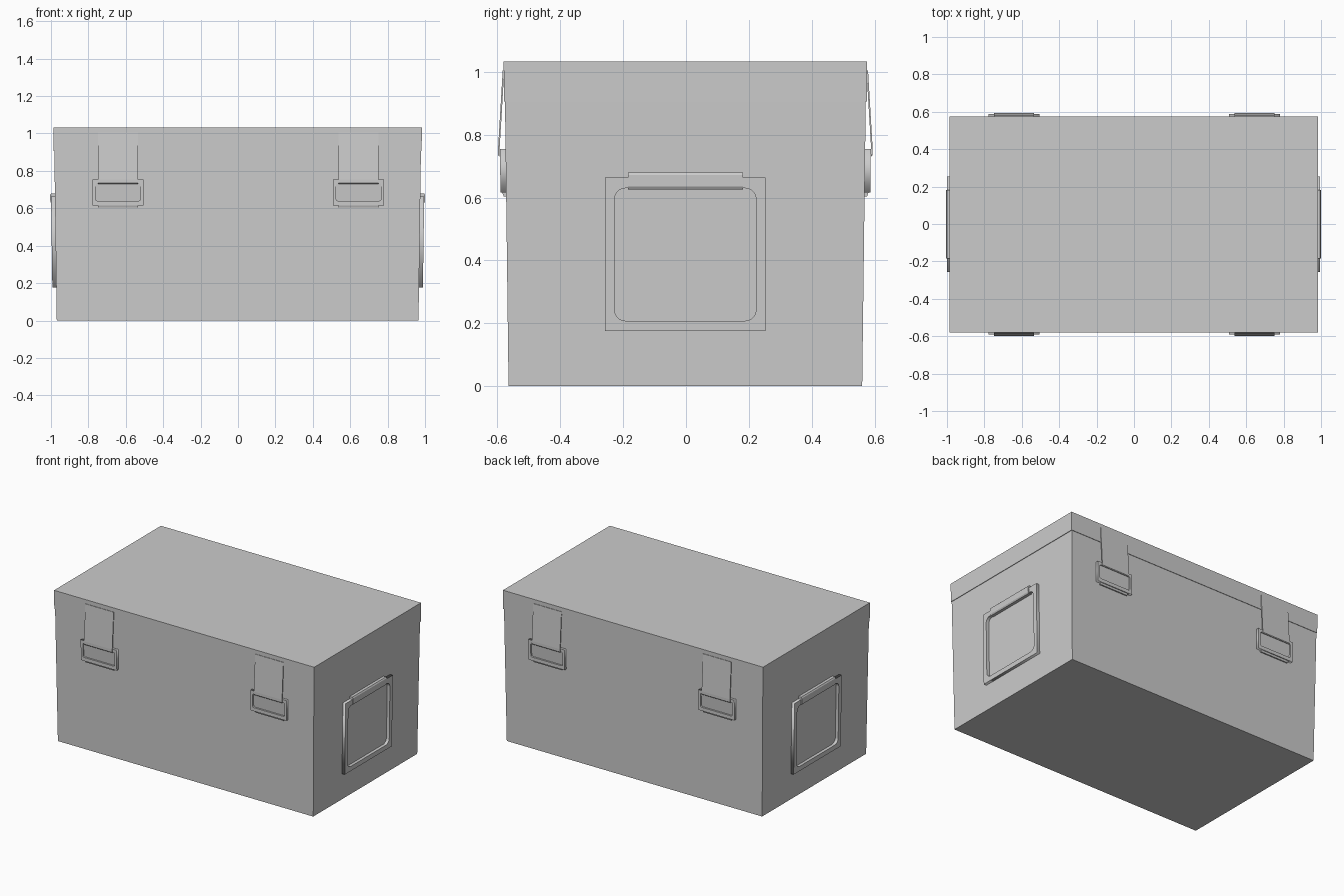
import bpy, bmesh
from math import sin, cos, pi

if "Cube" in bpy.data.objects:
    bpy.data.objects.remove(bpy.data.objects["Cube"])

OX, OY = -0.002, -0.002        # slight offset of the box inside its hardware


def wall_x(z):
    return 0.967 + 0.0145 * z


def wall_y(z):
    return 0.5625 + 0.0125 * z


def finish(name, bm):
    bmesh.ops.recalc_face_normals(bm, faces=bm.faces)
    me = bpy.data.meshes.new(name)
    bm.to_mesh(me)
    bm.free()
    ob = bpy.data.objects.new(name, me)
    bpy.context.collection.objects.link(ob)
    return ob


def frustum(name, x0, y0, z0, x1, y1, z1):
    bm = bmesh.new()
    rings = [[bm.verts.new((OX + sx * x, OY + sy * y, z))
              for sx, sy in ((-1, -1), (1, -1), (1, 1), (-1, 1))]
             for x, y, z in ((x0, y0, z0), (x1, y1, z1))]
    bm.faces.new(rings[0])
    bm.faces.new(rings[1])
    for i in range(4):
        j = (i + 1) % 4
        bm.faces.new((rings[0][i], rings[0][j], rings[1][j], rings[1][i]))
    return finish(name, bm)


def on_end(s):
    return lambda u, v, d: (OX + s * (wall_x(v) + d), OY + u, v)


def on_long(s, cx):
    return lambda u, v, d: (cx + u, s * (wall_y(v) + d) + OY, v)


def prism(name, profile, u0, u1, place):
    """Extrude a (depth, height) profile along the wall."""
    bm = bmesh.new()
    a, b = [[bm.verts.new(place(u, v, d)) for d, v in profile] for u in (u0, u1)]
    bm.faces.new(a)
    bm.faces.new(b)
    for i in range(len(a)):
        j = (i + 1) % len(a)
        bm.faces.new((a[i], a[j], b[j], b[i]))
    return finish(name, bm)


def rounded(u0, u1, v0, v1, r, n=5):
    pts = []
    for k, (cu, cv) in enumerate(((u1 - r, v1 - r), (u0 + r, v1 - r),
                                  (u0 + r, v0 + r), (u1 - r, v0 + r))):
        for i in range(n + 1):
            a = (k + i / n) * pi / 2
            pts.append((cu + r * cos(a), cv + r * sin(a)))
    return pts


def frame(name, outer, hole, d0, d1, place):
    """Flat plate with a rounded window, laid on a wall."""
    cu = bpy.data.curves.new(name, 'CURVE')
    cu.dimensions = '2D'
    cu.fill_mode = 'BOTH'
    cu.extrude = 0.5
    u0, u1, v0, v1 = outer
    for pts in ([(u0, v0), (u1, v0), (u1, v1), (u0, v1)], hole):
        sp = cu.splines.new('POLY')
        sp.points.add(len(pts) - 1)
        for p, (u, v) in zip(sp.points, pts):
            p.co = (u, v, 0, 1)
        sp.use_cyclic_u = True
    tmp = bpy.data.objects.new(name + "_outline", cu)
    bpy.context.collection.objects.link(tmp)
    bpy.context.view_layer.update()
    bm = bmesh.new()
    bm.from_mesh(tmp.to_mesh())
    tmp.to_mesh_clear()
    bpy.data.objects.remove(tmp)
    bmesh.ops.remove_doubles(bm, verts=bm.verts, dist=1e-5)
    for v in bm.verts:
        v.co = place(v.co.x, v.co.y, d1 if v.co.z > 0 else d0)
    return finish(name, bm)


# Tapered box and slightly overhanging lid
frustum("box_body", wall_x(0), wall_y(0), 0, wall_x(0.91), wall_y(0.91), 0.91)
frustum("lid", 0.984, 0.577, 0.905, 0.985, 0.578, 1.033)

# End handles: plate with rounded window, and hinge bar on top
for side, s in (("left", -1), ("right", 1)):
    put = on_end(s)
    frame(side + "_handle_frame", (-0.255, 0.255, 0.176, 0.664),
          rounded(-0.225, 0.225, 0.208, 0.63, 0.035), -0.002, 0.021, put)
    prism(side + "_handle_hinge",
          [(-0.002, 0.626), (0.020, 0.626), (0.0255, 0.635),
           (0.0255, 0.672), (0.020, 0.680), (-0.002, 0.680)],
          -0.183, 0.183, put)

# Four latches: thin strap, clasp frame, inner lever and bottom hook
for side, s in (("front", -1), ("back", 1)):
    for end, cx in (("left", -0.641), ("right", 0.645)):
        put = on_long(s, cx)
        tag = side + "_" + end + "_latch_"
        prism(tag + "strap",
              [(0.001, 1.005), (0.006, 1.005), (0.024, 0.755), (0.024, 0.735),
               (0.019, 0.730), (0.019, 0.755)], -0.107, 0.107, put)
        frame(tag + "clasp", (-0.136, 0.136, 0.616, 0.755),
              rounded(-0.12, 0.12, 0.640, 0.735, 0.008, 2), -0.002, 0.018, put)
        prism(tag + "lever",
              [(-0.002, 0.638), (0.006, 0.638), (0.011, 0.737), (-0.002, 0.737)],
              -0.121, 0.121, put)
        prism(tag + "hook",
              [(-0.002, 0.604), (0.008, 0.604), (0.013, 0.618), (-0.002, 0.618)],
              -0.107, 0.107, put)
